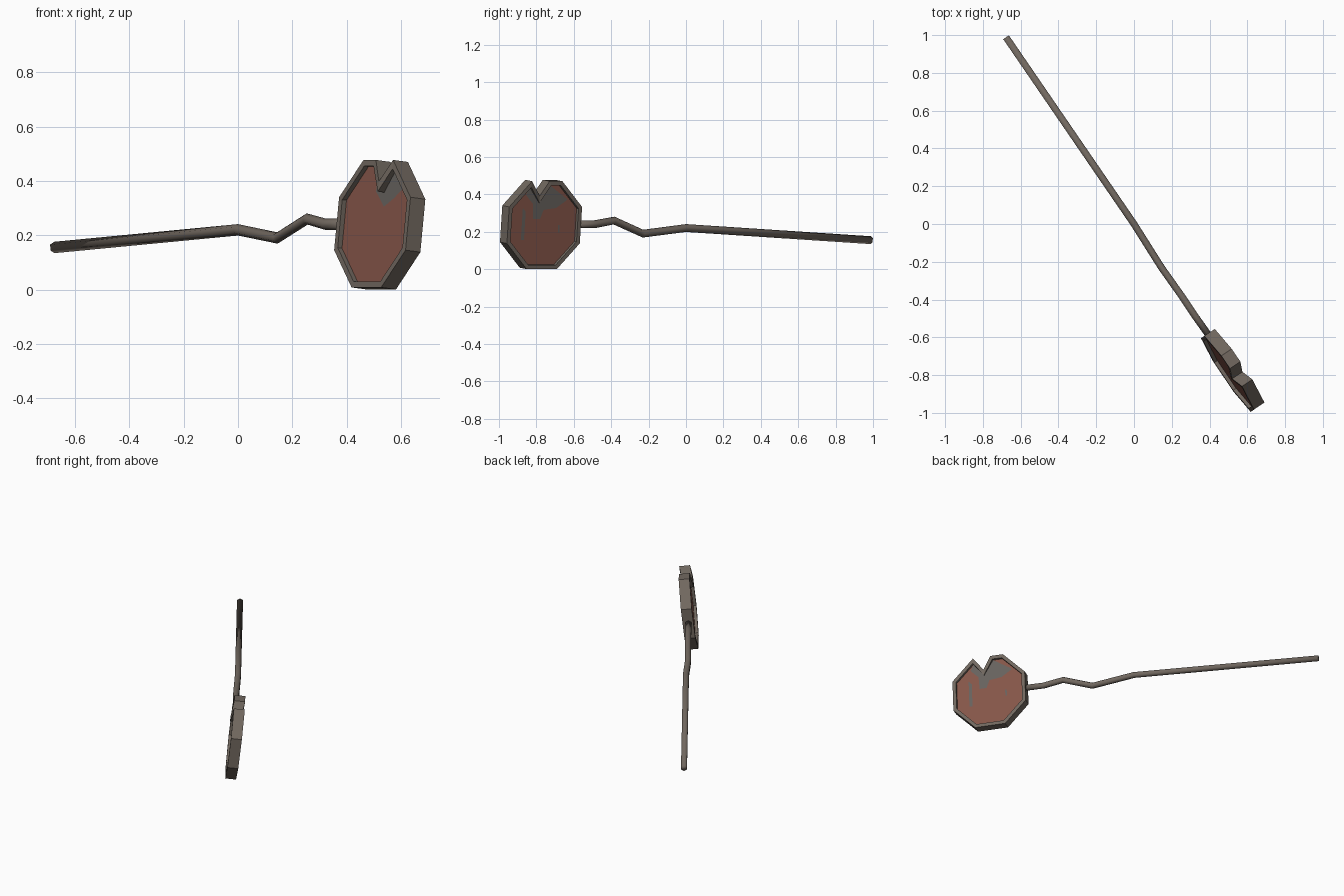
import bpy, bmesh, math
from mathutils import Vector

if "Cube" in bpy.data.objects:
    bpy.data.objects.remove(bpy.data.objects["Cube"])

D = Vector((0.56, -0.829, 0))        # along the pole, toward the sign
N = Vector((0.829, 0.56, 0))         # sign thickness direction
UP = (Vector((0, 0, 1)) + 0.113 * N)
TN = N - Vector((0, 0, 0.113))
CENTRE = Vector((0.5225, -0.775, 0.239))


def material(name, rgb):
    m = bpy.data.materials.new(name)
    m.diffuse_color = (*rgb, 1)
    m.use_nodes = True
    m.node_tree.nodes["Principled BSDF"].inputs["Base Color"].default_value = m.diffuse_color
    return m


metal = material("weathered_metal", (0.165, 0.138, 0.115))
red = material("faded_red", (0.235, 0.092, 0.066))
grey = material("bare_grey", (0.135, 0.122, 0.112))


def place(u, v, t):
    return CENTRE + u * D + v * UP + t * TN


def inset(pts, w):
    """Mitred inward offset of a counter-clockwise outline."""
    out = []
    for i, p in enumerate(pts):
        a = (p - pts[i - 1]).normalized()
        b = (pts[(i + 1) % len(pts)] - p).normalized()
        na, nb = Vector((-a.y, a.x)), Vector((-b.y, b.x))
        out.append(p + (na + nb) * w / (1 + na.dot(nb)))
    return out


def finish(bm, name, mats):
    me = bpy.data.meshes.new(name)
    bm.to_mesh(me)
    bm.free()
    for m in mats:
        me.materials.append(m)
    ob = bpy.data.objects.new(name, me)
    bpy.context.collection.objects.link(ob)
    return ob


# Octagonal sign outline with a torn notch in the top edge
S, R = 0.0975, 0.235
NOTCH = 3
outer = [Vector(p) for p in [(R, -S), (R, S), (S, R), (0.035, 0.155), (-0.016, R),
                             (-S, R), (-R, S), (-R, -S), (-S, -R), (S, -R)]]
inner = inset(outer, 0.022)
T, P = 0.033, 0.014                  # half thickness of the rim and panel

# Sign: raised rim with a recessed panel on both sides
bm = bmesh.new()


def loop(pts, t, dent=0.012):
    return [bm.verts.new(place(p.x, p.y, t - (dent if i == NOTCH else 0)))
            for i, p in enumerate(pts)]


rings = [loop(inner, -P, 0), loop(inner, -T), loop(outer, -T),
         loop(outer, T), loop(inner, T), loop(inner, P, 0)]
n = len(outer)
for a, b in zip(rings, rings[1:]):
    for i in range(n):
        j = (i + 1) % n
        bm.faces.new((a[i], a[j], b[j], b[i]))
for ring in (rings[0], rings[-1]):
    bm.faces.new(ring).material_index = 1
bmesh.ops.recalc_face_normals(bm, faces=bm.faces)
finish(bm, "sign", [metal, red])

# Bare patches where the paint has worn off
tips = [(p.x, p.y) for p in (inner[4], inner[3], inner[2])]
patches = {
    "front_bare_patch": (-1, tips + [(0.16, 0.135), (0.10, 0.095), (0.04, 0.065), (-0.02, 0.12)]),
    "back_bare_patch": (1, tips + [(0.12, 0.16), (0.07, 0.11), (0.065, 0.03), (0.02, 0.03),
                                   (0.0, 0.08), (-0.08, 0.09), (-0.15, 0.135)]),
    "back_scratch": (1, [(0.115, -0.08), (0.115, 0.07), (0.135, 0.09), (0.135, -0.08)]),
    "back_chip": (1, [(-0.11, -0.04), (-0.11, 0.0), (-0.10, 0.0), (-0.10, -0.04)]),
}
for name, (side, pts) in patches.items():
    bm = bmesh.new()
    f = bm.faces.new([bm.verts.new(place(u, v, side * (P + 0.002))) for u, v in pts])
    f.normal_update()
    if f.normal.dot(TN) * side < 0:
        f.normal_flip()
    finish(bm, name, [grey])

# Bent pole: hexagonal section swept along the kinked path
path = [Vector(p) for p in [(-0.677, 0.988, 0.155), (0, 0, 0.22), (0.145, -0.23, 0.19),
                            (0.255, -0.385, 0.26), (0.325, -0.49, 0.24), (0.395, -0.588, 0.24)]]
bm = bmesh.new()
rows = []
for i, p in enumerate(path):
    tan = (path[min(i + 1, len(path) - 1)] - path[max(i - 1, 0)]).normalized()
    side = tan.cross(Vector((0, 0, 1))).normalized()
    up = side.cross(tan)
    rows.append([bm.verts.new(p + 0.021 * (math.cos(k * math.pi / 3) * up
                                           + math.sin(k * math.pi / 3) * side))
                 for k in range(6)])
for a, b in zip(rows, rows[1:]):
    for k in range(6):
        bm.faces.new((a[k], a[k - 1], b[k - 1], b[k]))
bm.faces.new(rows[0])
bm.faces.new(rows[-1])
bmesh.ops.recalc_face_normals(bm, faces=bm.faces)
for f in bm.faces:
    f.smooth = True
finish(bm, "bent_pole", [metal])
